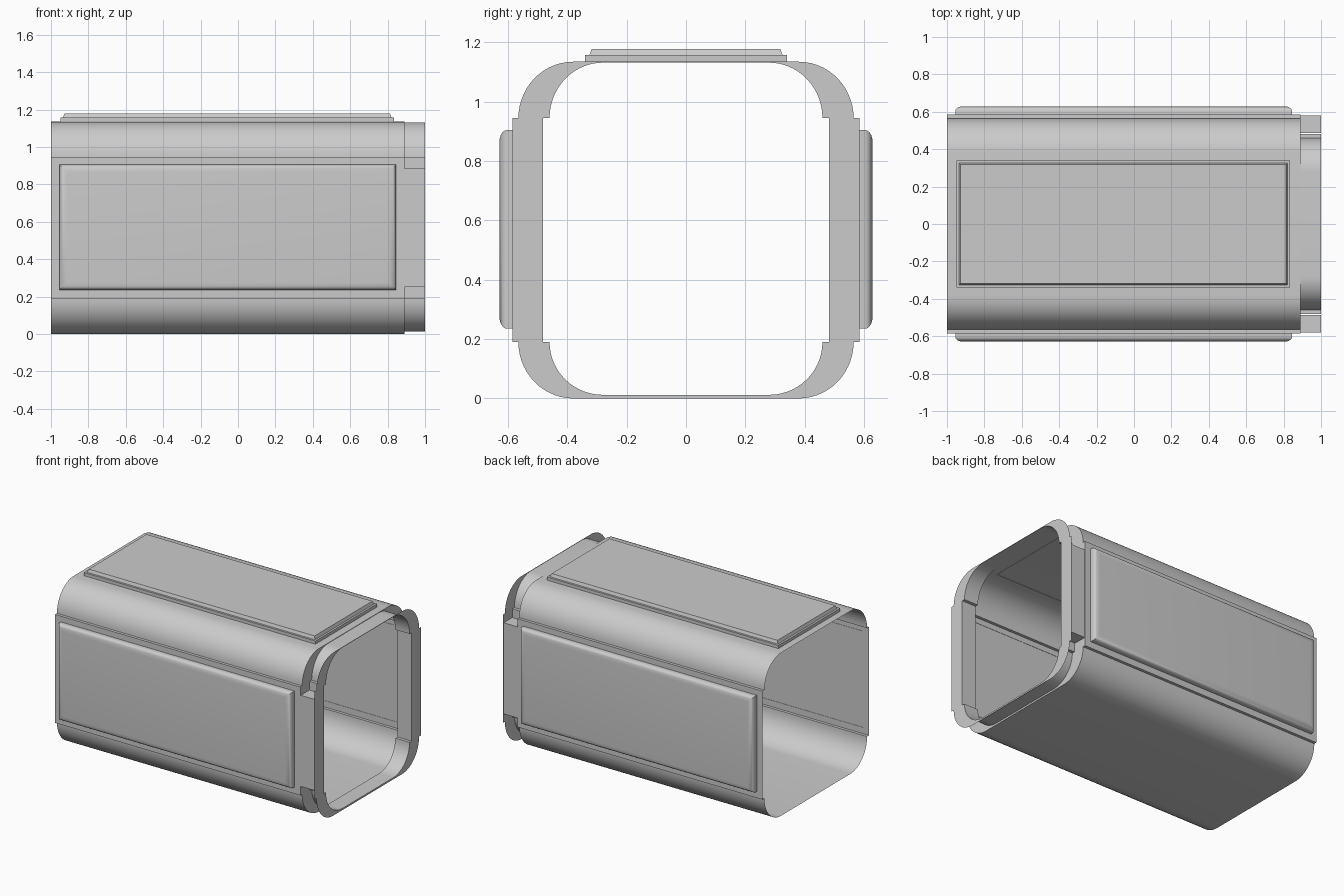
import bpy, bmesh, math

if "Cube" in bpy.data.objects:
    bpy.data.objects.remove(bpy.data.objects["Cube"])

X0, X1, X2 = -1.0, 0.89, 1.0   # tube start, tube end, collar end


def finish(name, bm, angle=35):
    bmesh.ops.recalc_face_normals(bm, faces=bm.faces[:])
    me = bpy.data.meshes.new(name)
    bm.to_mesh(me)
    bm.free()
    ob = bpy.data.objects.new(name, me)
    bpy.context.collection.objects.link(ob)
    bpy.ops.object.select_all(action='DESELECT')
    ob.select_set(True)
    bpy.context.view_layer.objects.active = ob
    bpy.ops.object.shade_smooth_by_angle(angle=math.radians(angle))
    return ob


def profile(side, corner, flat, bottom, top, n=14):
    """Closed (y, z) outline: stepped side walls and quarter-ellipse corners."""
    half = []
    for i in range(n + 1):
        a = math.pi / 2 * i / n
        half.append((flat + (corner - flat) * math.sin(a),
                     0.19 - (0.19 - bottom) * math.cos(a)))
    half += [(side, 0.19), (side, 0.945)]
    for i in range(n + 1):
        a = math.pi / 2 * i / n
        half.append((flat + (corner - flat) * math.cos(a),
                     0.945 + (top - 0.945) * math.sin(a)))
    return half + [(-y, z) for y, z in reversed(half)]


def bridge(bm, rings):
    loops = [[bm.verts.new(p) for p in r] for r in rings]
    for a, b in zip(loops, loops[1:]):
        for i in range(len(a)):
            j = (i + 1) % len(a)
            bm.faces.new((a[i], a[j], b[j], b[i]))
    return loops


def at_x(x, prof):
    return [(x, y, z) for y, z in prof]


outer = profile(0.585, 0.565, 0.38, 0.0, 1.135)
inner = profile(0.482, 0.46, 0.28, 0.012, 1.132)

# Open tube, then a channel-shaped collar: flange, recessed sleeve, flange
bm = bmesh.new()
bridge(bm, [at_x(X0, outer), at_x(X1, outer)])
finish("tube_shell", bm)

bm = bmesh.new()
bridge(bm, [at_x(X1, outer), at_x(X1, inner), at_x(X2, inner), at_x(X2, outer)])
finish("end_collar", bm)


def panel(name, u, v, levels, place):
    """Raised plate from stacked rectangles; levels are (inset, height)."""
    bm = bmesh.new()
    rings = []
    for d, h in levels:
        rings.append([place(a, b, h) for a, b in (
            (u[0] + d, v[0] + d), (u[1] - d, v[0] + d),
            (u[1] - d, v[1] - d), (u[0] + d, v[1] - d))])
    loops = bridge(bm, rings)
    bm.faces.new(loops[-1])
    return finish(name, bm)


# Side panels with rounded rims, and the collar blocks
rim = [(0, 0.583), (0, 0.603)]
rim += [(0.04 * (1 - math.cos(a)), 0.603 + 0.026 * math.sin(a))
        for a in (math.pi / 2 * i / 5 for i in range(1, 6))]
for s, label in ((-1, "front"), (1, "back")):
    panel(label + "_side_panel", (-0.955, 0.845), (0.235, 0.905), rim,
          lambda a, b, h, s=s: (a, s * h, b))
    bm = bmesh.new()
    bmesh.ops.create_cube(bm, size=1)
    for v in bm.verts:
        v.co = (0.945 + v.co.x * 0.11, s * 0.533 + v.co.y * 0.095, 0.568 + v.co.z * 0.635)
    finish(label + "_collar_block", bm)

# Stepped top panel
panel("top_panel", (-0.95, 0.835), (-0.34, 0.34),
      [(0, 1.133), (0, 1.157), (0.014, 1.157), (0.022, 1.178)],
      lambda a, b, h: (a, b, h))
